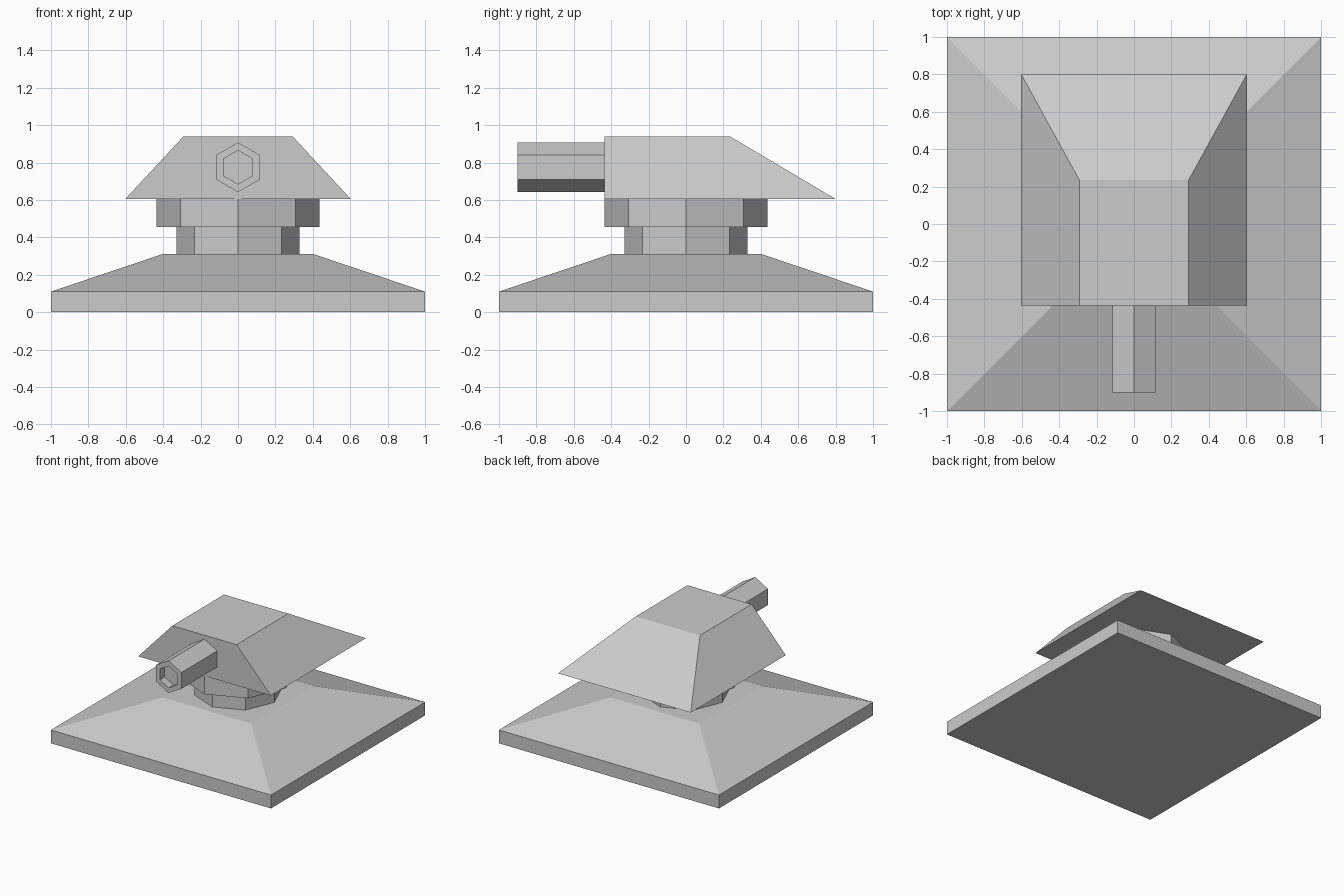
import bpy, bmesh
from math import sin, cos, tau
from mathutils import Vector

if "Cube" in bpy.data.objects:
    bpy.data.objects.remove(bpy.data.objects["Cube"])


def rect(x, y0, y1, z):
    return [Vector(p) for p in ((-x, y0, z), (x, y0, z), (x, y1, z), (-x, y1, z))]


def octagon(r, z):
    return [Vector((r * cos(i * tau / 8), r * sin(i * tau / 8), z)) for i in range(8)]


def bore_hexagon(r, y, zc=0.775):
    return [Vector((r * sin(i * tau / 6), y, zc + r * cos(i * tau / 6))) for i in range(6)]


def loft(name, sections):
    """Skin a stack of matching cross-sections and cap both ends."""
    bm = bmesh.new()
    loops = [[bm.verts.new(p) for p in s] for s in sections]
    for a, b in zip(loops, loops[1:]):
        for i in range(len(a)):
            j = (i + 1) % len(a)
            bm.faces.new((a[i], a[j], b[j], b[i]))
    bm.faces.new(loops[0])
    bm.faces.new(loops[-1])
    bmesh.ops.recalc_face_normals(bm, faces=bm.faces)
    mesh = bpy.data.meshes.new(name)
    bm.to_mesh(mesh)
    bm.free()
    obj = bpy.data.objects.new(name, mesh)
    bpy.context.collection.objects.link(obj)
    return obj


# Square plinth with sloped top
loft("base", [rect(1, -1, 1, 0), rect(1, -1, 1, 0.11), rect(0.405, -0.405, 0.405, 0.31)])

# Octagonal swivel: narrow neck and wider collar
loft("swivel_neck", [octagon(0.33, 0.31), octagon(0.33, 0.455)])
loft("swivel_collar", [octagon(0.435, 0.455), octagon(0.435, 0.605)])

# Turret housing: upright front, sloped sides and long sloped back
loft("turret_housing", [rect(0.603, -0.435, 0.8, 0.605), rect(0.292, -0.435, 0.235, 0.94)])

# Hexagonal barrel with recessed muzzle
loft("barrel", [bore_hexagon(0.133, -0.435), bore_hexagon(0.133, -0.9),
                bore_hexagon(0.09, -0.9), bore_hexagon(0.09, -0.84)])
